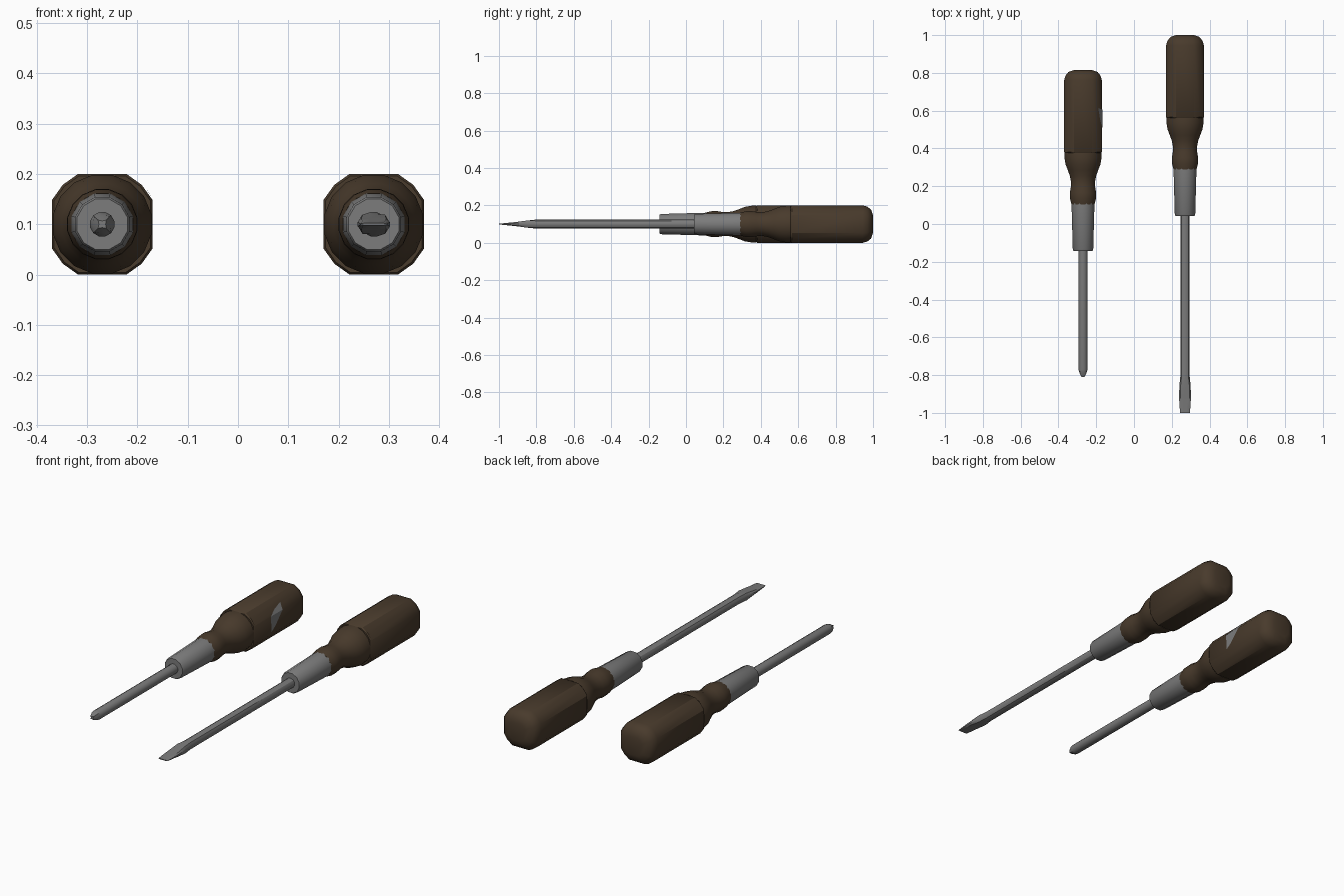
import bpy, bmesh
from math import sin, cos, radians, pi

cube = bpy.data.objects.get("Cube")
if cube:
    bpy.data.objects.remove(cube)

AXIS_Z = 0.1


def material(name, rgb):
    m = bpy.data.materials.new(name)
    m.use_nodes = True
    m.diffuse_color = (*rgb, 1)
    m.node_tree.nodes["Principled BSDF"].inputs["Base Color"].default_value = (*rgb, 1)
    return m


WOOD = material("dark brown", (0.066, 0.043, 0.025))
STEEL = material("steel grey", (0.2, 0.2, 0.2))


def finish(name, bm, mat, x, y, angle):
    mesh = bpy.data.meshes.new(name)
    bmesh.ops.recalc_face_normals(bm, faces=bm.faces)
    bm.to_mesh(mesh)
    bm.free()
    mesh.materials.append(mat)
    ob = bpy.data.objects.new(name, mesh)
    ob.location = (x, y, AXIS_Z)
    bpy.context.collection.objects.link(ob)
    bpy.ops.object.select_all(action="DESELECT")
    ob.select_set(True)
    bpy.context.view_layer.objects.active = ob
    bpy.ops.object.shade_smooth_by_angle(angle=radians(angle))


def loft(name, rings, mat, x, y, angle=40):
    """Skin a list of (y, [(x, z), ...]) sections and cap both ends."""
    bm = bmesh.new()
    loops = [[bm.verts.new((px, ry, pz)) for px, pz in pts] for ry, pts in rings]
    n = len(loops[0])
    for a, b in zip(loops, loops[1:]):
        for i in range(n):
            j = (i + 1) % n
            bm.faces.new((a[i], a[j], b[j], b[i]))
    bm.faces.new(loops[0])
    bm.faces.new(loops[-1])
    finish(name, bm, mat, x, y, angle)


def circle(r, n=12):
    return [(r * cos(2 * pi * (i + 0.5) / n), r * sin(2 * pi * (i + 0.5) / n))
            for i in range(n)]


def grip_section(s):
    # Square with two-facet corners
    return [(0.111 * s * cos(radians(a + q)), 0.111 * s * sin(radians(a + q)))
            for q in (0, 90, 180, 270) for a in (25.7, 45, 64.3)]


def blade_section(w, t):
    # Rounded edges, flat faces
    return [(max(-w, min(w, 1.1 * w * cos(pi * (i + 0.5) / 6))),
             max(-t, min(t, 1.6 * t * sin(pi * (i + 0.5) / 6)))) for i in range(12)]


def cross_section(r, depth):
    # Ribs on the diagonals, flutes between them
    return [((r if i % 3 == 1 else r * depth) * cos(radians(15 + 30 * i)),
             (r if i % 3 == 1 else r * depth) * sin(radians(15 + 30 * i)))
            for i in range(12)]


def driver(prefix, x, y, shaft_end, tip):
    # y is the joint between grip and neck
    loft(prefix + "_grip",
         [(d, grip_section(s)) for d, s in
          ((0, 0.96), (0.006, 1), (0.385, 1), (0.41, 0.93), (0.43, 0.77), (0.44, 0.47))],
         WOOD, x, y, 35)
    loft(prefix + "_neck",
         [(d, circle(r, 16)) for d, r in
          ((0, 0.1), (-0.025, 0.1), (-0.06, 0.094), (-0.09, 0.082), (-0.12, 0.071),
           (-0.15, 0.065), (-0.18, 0.066), (-0.21, 0.071), (-0.24, 0.07), (-0.272, 0.062))],
         WOOD, x, y)
    loft(prefix + "_ferrule",
         [(d, circle(r)) for d, r in ((-0.265, 0.063), (-0.51, 0.056), (-0.517, 0.052))],
         STEEL, x, y)
    loft(prefix + "_shaft",
         [(-0.5, circle(0.025)), (shaft_end, circle(0.025))] + tip, STEEL, x, y, 30)


# Long driver with a flat blade
driver("flat_driver", 0.27, 0.56, -1.36,
       [(-1.41, blade_section(0.029, 0.019)), (-1.47, blade_section(0.032, 0.011)),
        (-1.52, blade_section(0.029, 0.006)), (-1.56, blade_section(0.026, 0.002))])

# Short driver with a cross tip
driver("cross_driver", -0.27, 0.375, -1.145,
       [(-1.165, cross_section(0.022, 0.85)), (-1.185, cross_section(0.012, 0.6))])

# Bare patch on the inner side of the short grip
bm = bmesh.new()
patch = [[(0.102, 0.14, -0.035), (0.102, 0.175, -0.01), (0.102, 0.23, 0.048), (0.102, 0.135, 0.048)],
         [(0.102, 0.135, 0.048), (0.102, 0.23, 0.048), (0.081, 0.24, 0.079), (0.09, 0.18, 0.066)]]
for quad in patch:
    bm.faces.new([bm.verts.new(p) for p in quad])
for f in bm.faces:
    f.normal_update()
bmesh.ops.remove_doubles(bm, verts=bm.verts, dist=0.0005)
finish("worn_patch", bm, STEEL, -0.27, 0.375, 30)
